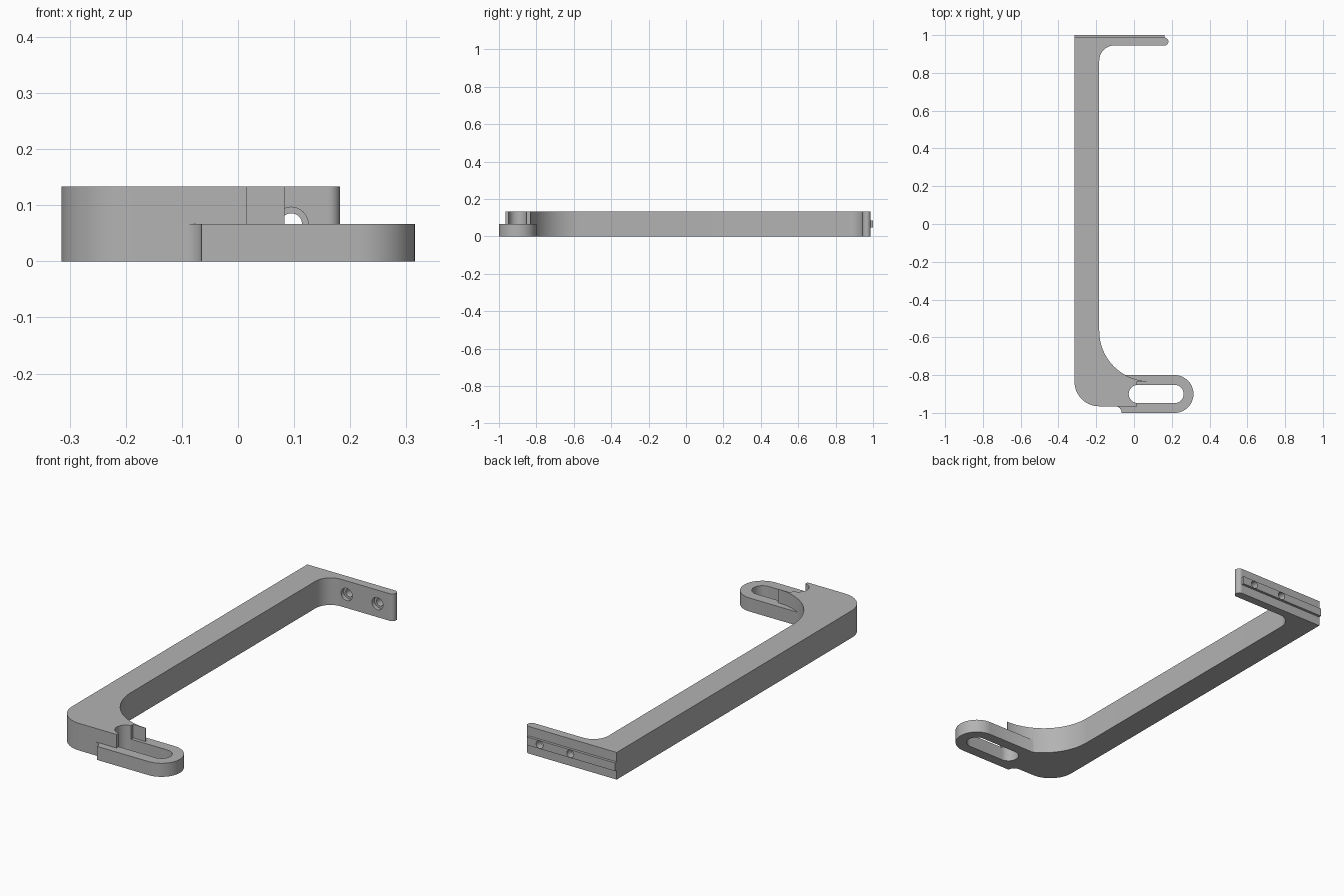
import bpy, bmesh
from math import sin, cos, radians
from mathutils import Matrix

cube = bpy.data.objects.get("Cube")
if cube:
    bpy.data.objects.remove(cube, do_unlink=True)

HEIGHT = 0.133
MID = HEIGHT / 2

grey = bpy.data.materials.new("plain grey")
grey.use_nodes = True
colour = (0.45, 0.45, 0.45, 1)
grey.diffuse_color = colour
grey.node_tree.nodes["Principled BSDF"].inputs["Base Color"].default_value = colour


def arc(cx, cy, r, start, end, steps=20):
    angles = [radians(start + (end - start) * i / steps) for i in range(steps + 1)]
    return [(cx + r * cos(a), cy + r * sin(a)) for a in angles]


def finish(name, bm):
    bmesh.ops.recalc_face_normals(bm, faces=bm.faces)
    mesh = bpy.data.meshes.new(name)
    bm.to_mesh(mesh)
    bm.free()
    mesh.materials.append(grey)
    obj = bpy.data.objects.new(name, mesh)
    bpy.context.collection.objects.link(obj)
    return obj


def prism(name, outline, z0, z1):
    bm = bmesh.new()
    face = bm.faces.new([bm.verts.new((x, y, z0)) for x, y in outline])
    new = bmesh.ops.extrude_face_region(bm, geom=[face])["geom"]
    verts = [v for v in new if isinstance(v, bmesh.types.BMVert)]
    bmesh.ops.translate(bm, verts=verts, vec=(0, 0, z1 - z0))
    return finish(name, bm)


def box(name, x0, x1, y0, y1, z0, z1):
    return prism(name, [(x0, y0), (x1, y0), (x1, y1), (x0, y1)], z0, z1)


def hole(x, r, y0, y1):
    bm = bmesh.new()
    turn = Matrix.Translation((x, (y0 + y1) / 2, MID)) @ Matrix.Rotation(radians(90), 4, "X")
    bmesh.ops.create_cone(bm, cap_ends=True, segments=32, radius1=r, radius2=r,
                          depth=y1 - y0, matrix=turn)
    return finish("hole_cutter", bm)


def combine(target, other, operation):
    mod = target.modifiers.new("combine", "BOOLEAN")
    mod.operation = operation
    mod.solver = "EXACT"
    mod.object = other
    bpy.context.view_layer.update()
    bpy.ops.object.select_all(action="DESELECT")
    bpy.context.view_layer.objects.active = target
    target.select_set(True)
    bpy.ops.object.modifier_apply(modifier=mod.name)
    bpy.data.objects.remove(other, do_unlink=True)


# Long arm with the back flange and the filleted front foot
outline = [(-0.315, 0.987)]
outline += arc(-0.185, -0.835, 0.13, 180, 270)
outline += [(0.083, -0.965)]
outline += arc(0.083, -0.566, 0.267, 270, 180, 32)
outline += arc(-0.104, 0.865, 0.08, 180, 90)
outline += arc(0.161, 0.966, 0.021, -90, 90)
bracket = prism("bracket_arm", outline, 0, HEIGHT)

# Step down over the tongue, leaving a thin tip behind it
combine(bracket, box("step_cutter", 0.016, 0.2, -1.1, -0.835, MID, 0.3), "DIFFERENCE")

# Half-height tongue with a long slot
tongue = [(-0.1, -0.95)]
tongue += arc(-0.1, -1, 0.035, 90, 0, 10)
tongue += arc(0.215, -0.9, 0.1, -90, 90, 32)
tongue += [(-0.1, -0.8)]
combine(bracket, prism("tongue", tongue, 0, MID), "UNION")
slot = arc(0.02, -0.9, 0.048, 90, 270) + arc(0.215, -0.9, 0.048, -90, 90)
combine(bracket, prism("slot_cutter", slot, -0.1, 0.3), "DIFFERENCE")

# Locating rib along the back of the flange
combine(bracket, box("rib", -0.315, 0.162, 0.975, 1.0, MID - 0.02, MID + 0.02), "UNION")

# Two counterbored screw holes
for x in (-0.072, 0.095):
    combine(bracket, hole(x, 0.019, 0.9, 1.1), "DIFFERENCE")
    combine(bracket, hole(x, 0.03, 0.9, 0.965), "DIFFERENCE")

bpy.ops.object.shade_smooth_by_angle(angle=radians(30))
